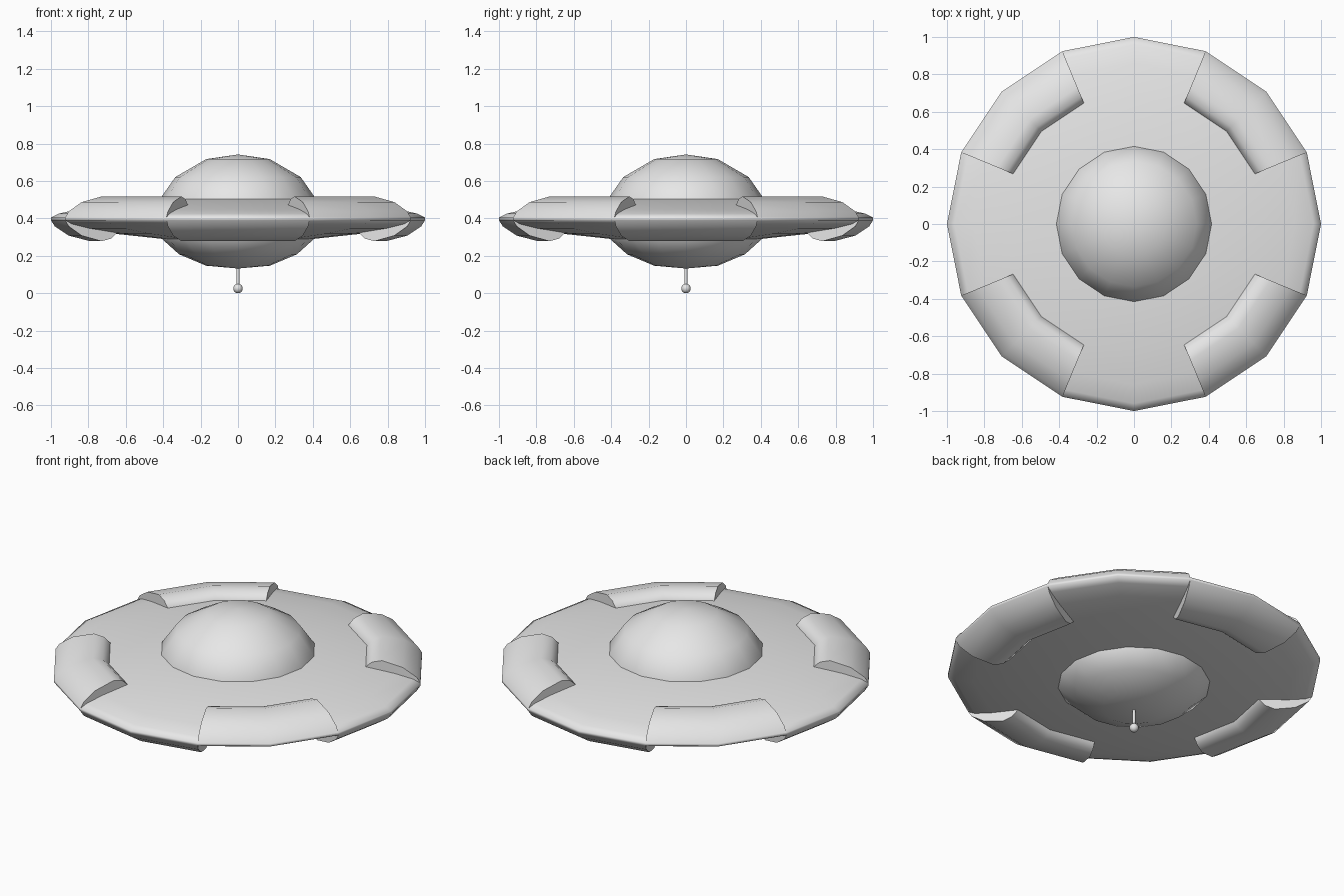
import bpy, bmesh, math

cube = bpy.data.objects.get("Cube")
if cube:
    bpy.data.objects.remove(cube, do_unlink=True)

# Single hull colour
grey = bpy.data.materials.new("light_grey")
grey.use_nodes = True
grey.diffuse_color = (0.8, 0.8, 0.8, 1)
grey.node_tree.nodes["Principled BSDF"].inputs["Base Color"].default_value = (0.8, 0.8, 0.8, 1)

STEP = math.tau / 16


def finish(name, bm, angle):
    """Turn a bmesh into a smooth-shaded object."""
    bmesh.ops.remove_doubles(bm, verts=bm.verts, dist=1e-5)
    bmesh.ops.recalc_face_normals(bm, faces=bm.faces)
    mesh = bpy.data.meshes.new(name)
    bm.to_mesh(mesh)
    bm.free()
    mesh.materials.append(grey)
    ob = bpy.data.objects.new(name, mesh)
    bpy.context.collection.objects.link(ob)
    bpy.ops.object.select_all(action='DESELECT')
    ob.select_set(True)
    bpy.context.view_layer.objects.active = ob
    bpy.ops.object.shade_smooth_by_angle(angle=math.radians(angle))
    return ob


def sweep(name, profile, first=0, count=16, angle=50, closed=False):
    """Sweep an (r, z) profile about z in 22.5 degree steps; cap closed sections."""
    bm = bmesh.new()
    rings = []
    for i in range(first, first + count + 1):
        a = i * STEP
        rings.append([bm.verts.new((r * math.cos(a), r * math.sin(a), z)) for r, z in profile])
    n = len(profile)
    for a, b in zip(rings, rings[1:]):
        for j in range(n if closed else n - 1):
            k = (j + 1) % n
            if profile[j][0] == 0:
                bm.faces.new((a[j], a[k], b[k]))
            elif profile[k][0] == 0:
                bm.faces.new((a[j], a[k], b[j]))
            else:
                bm.faces.new((a[j], a[k], b[k], b[j]))
    if closed:
        bm.faces.new(rings[0])
        bm.faces.new(rings[-1])
    return finish(name, bm, angle)


MID = 0.3975  # height of the hull's plane of symmetry


def flip(points):
    return [(r, 2 * MID - z) for r, z in points]


# Thin lens-shaped saucer
upper = [(0, 0.508), (0.41, 0.504), (0.68, 0.475), (0.86, 0.448), (0.96, 0.425), (1, 0.405)]
sweep("saucer_hull", upper + flip(upper)[::-1], angle=180)

# Central cabin, domed above and below
sweep("cabin_dome", [(0, 0.742), (0.17, 0.717), (0.335, 0.621), (0.415, 0.507), (0.425, 0.40),
                     (0.412, 0.295), (0.315, 0.208), (0.17, 0.147), (0, 0.132)])

# Rim pods: upper ones on the diagonals, lower ones between them
pod = [(0.70, 0.42), (0.70, 0.472), (0.735, 0.503), (0.79, 0.517),
       (0.905, 0.487), (0.98, 0.437), (1, 0.405)]
for i in range(4):
    sweep(f"upper_pod_{i + 1}", pod, first=4 * i + 1, count=2, angle=60, closed=True)
    sweep(f"lower_pod_{i + 1}", flip(pod), first=4 * i - 1, count=2, angle=60, closed=True)

# Antenna under the cabin
bm = bmesh.new()
bmesh.ops.create_cone(bm, cap_ends=True, segments=12, radius1=0.008, radius2=0.008, depth=0.13)
bmesh.ops.translate(bm, verts=bm.verts, vec=(0, 0, 0.095))
finish("antenna_rod", bm, 50)

bm = bmesh.new()
bmesh.ops.create_uvsphere(bm, u_segments=16, v_segments=10, radius=0.025)
bmesh.ops.translate(bm, verts=bm.verts, vec=(0, 0, 0.025))
finish("antenna_ball", bm, 50)
